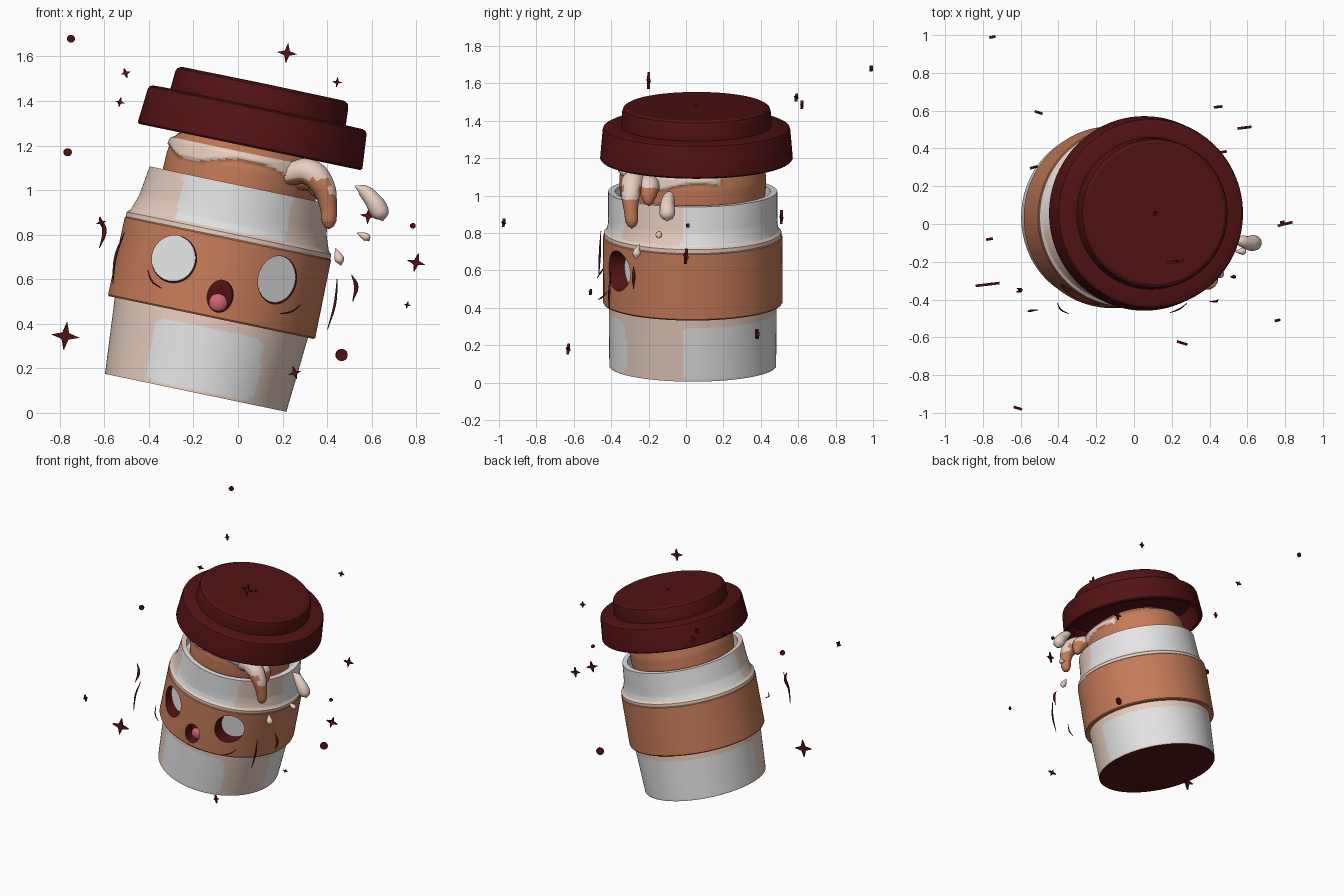
import bpy, bmesh, math
from mathutils import Matrix, Vector

if "Cube" in bpy.data.objects:
    bpy.data.objects.remove(bpy.data.objects["Cube"])

PALETTE = [("white", (.78, .78, .78)), ("cream", (.80, .62, .53)), ("caramel", (.56, .20, .10)),
           ("dark_red", (.085, .006, .007)), ("pink", (.62, .13, .19))]
MATS = []
for n, c in PALETTE:
    m = bpy.data.materials.new(n)
    m.diffuse_color = (*c, 1)
    m.use_nodes = True
    m.node_tree.nodes["Principled BSDF"].inputs["Base Color"].default_value = m.diffuse_color
    MATS.append(m)
WHITE, CREAM, CARAMEL, RED, PINK = range(5)

# leaning frame shared by cup, sleeve, face, drink and lid
LEAN = Matrix.Translation((-.19, .036, .09)) @ Matrix.Rotation(math.radians(11.8), 4, 'Y')


def add(name, mesh, matrix=None, rule=None, smooth=30):
    ob = bpy.data.objects.new(name, mesh)
    bpy.context.collection.objects.link(ob)
    mesh.materials.clear()
    for m in MATS:
        mesh.materials.append(m)
    for p in mesh.polygons:
        if rule is not None:
            p.material_index = rule(p.center) if callable(rule) else rule
    if matrix:
        ob.matrix_world = matrix
    if smooth:
        for o in bpy.context.selected_objects:
            o.select_set(False)
        ob.select_set(True)
        bpy.context.view_layer.objects.active = ob
        bpy.ops.object.shade_smooth_by_angle(angle=math.radians(smooth))
    return ob


def loft(rings, closed=False):
    """Skin a list of equal point rings, capping the ends unless closed."""
    bm = bmesh.new()
    vs = [[bm.verts.new(p) for p in r] for r in rings]
    n = len(vs[0])
    for a, b in zip(vs, vs[1:] + (vs[:1] if closed else [])):
        for i in range(n):
            bm.faces.new((a[i], a[(i + 1) % n], b[(i + 1) % n], b[i]))
    if not closed:
        bm.faces.new(vs[0])
        bm.faces.new(vs[-1])
    bmesh.ops.recalc_face_normals(bm, faces=bm.faces)
    me = bpy.data.meshes.new("mesh")
    bm.to_mesh(me)
    bm.free()
    return me


def ellipse(rx, ry, h, n=160):
    return [(rx * math.cos(2 * math.pi * i / n), ry * math.sin(2 * math.pi * i / n), h) for i in range(n)]


def dense(keys, step=.012):
    out = [keys[0]]
    for a, b in zip(keys, keys[1:]):
        k = max(1, math.ceil(abs(b[2] - a[2]) / step))
        out += [tuple(p + (q - p) * j / k for p, q in zip(a, b)) for j in range(1, k + 1)]
    return out


# cup: outer wall, lip over the sleeve, rim and inner floor
def cup_rule(c):
    x, y, h = c
    if h < .0005:
        return RED
    d = abs((math.degrees(math.atan2(y, x)) - 90 + 180) % 360 - 180)
    if h > .745:
        return WHITE if d < 98 or (y < 0 and abs(x) < .25) else CREAM
    if h > .33:
        return CREAM
    v = (abs(h - .155) / .145) ** 8
    front = y < 0 and (abs(x - .01) / .25) ** 8 + v < 1
    return WHITE if front or (d / 98) ** 24 + v < 1 else CREAM


cup_keys = [(.416, .446, 0), (.443, .449, .345), (.447, .45, .70), (.469, .474, .705), (.469, .474, .732),
            (.455, .46, .745), (.444, .453, .775), (.43, .452, .815), (.41, .452, .953),
            (.375, .415, .953), (.37, .41, .86)]
cup = add("cup", loft([ellipse(*k) for k in dense(cup_keys)]), LEAN, cup_rule)

# sleeve band
band_keys = [(.43, .43, .345), (.470, .476, .345), (.475, .481, .352), (.473, .479, .706),
             (.468, .474, .712), (.43, .43, .712)]
band = add("sleeve", loft([ellipse(*k) for k in band_keys], True), LEAN, CARAMEL)


# eye and mouth recesses: tapered cutters with dark walls and coloured floors
def socket(name, x, h, rx, rz, depth, floor):
    y0 = -.478 * math.sqrt(1 - (x / .474) ** 2)
    slope = x / -y0
    rings = []
    for s, dx, dh, flat in ((1, 0, 0, False), (.94, -.008, .006, True)):
        ring = []
        for i in range(48):
            a = 2 * math.pi * i / 48
            u, w = rx * s * math.cos(a), rz * s * math.sin(a)
            ring.append((x + u + dx, y0 + depth + slope * u if flat else y0 - .08 + slope * u, h + w + dh))
        rings.append(ring)
    c = add(name, loft(rings), LEAN, RED, 0)
    c.data.polygons[len(c.data.polygons) - 1].material_index = floor
    c.hide_render = True
    return c


cutters = [socket("left_eye_cutter", -.213, .565, .104, .11, .09, WHITE),
           socket("right_eye_cutter", .259, .568, .089, .112, .09, WHITE),
           socket("mouth_cutter", .023, .444, .06, .075, .08, RED)]
for ob in (cup, band):
    for c in cutters:
        b = ob.modifiers.new("cut", 'BOOLEAN')
        b.operation, b.solver, b.object = 'DIFFERENCE', 'EXACT', c
bpy.context.view_layer.update()
dg = bpy.context.evaluated_depsgraph_get()
cut = [bpy.data.meshes.new_from_object(o.evaluated_get(dg)) for o in (cup, band)]
for o, me in zip((cup, band), cut):
    o.modifiers.clear()
    o.data = me
for c in cutters:
    bpy.data.objects.remove(c)

# tongue
bm = bmesh.new()
bmesh.ops.create_uvsphere(bm, u_segments=24, v_segments=12, radius=1,
                          matrix=Matrix.Translation((.016, -.41, .416)) @ Matrix.Diagonal((.042, .025, .042, 1)))
me = bpy.data.meshes.new("tongue")
bm.to_mesh(me)
bm.free()
add("tongue", me, LEAN, PINK, 60)


# drink swelling out of the cup, with a wavy foam edge on the front and right
def foam(x, y, h):
    a = math.degrees(math.atan2(y, x))
    low = 1.045 + .025 * math.sin(math.radians(a * 4 + 70))
    return -178 < a < 25 and low < h < 1.105


rings = []
for rx, ry, h in dense([(.34, .375, .86), (.35, .39, .95), (.348, .392, 1.03), (.338, .385, 1.09), (.315, .36, 1.125),
                        (.26, .30, 1.16), (.15, .18, 1.19), (.03, .03, 1.2)]):
    rings.append([(p[0] * k, p[1] * k, h) for p in ellipse(rx, ry, h, 128) for k in [1.035 if foam(*p) else 1]])
add("drink", loft(rings), LEAN, lambda c: CREAM if foam(*c) else CARAMEL, 70)

# lid, hollow underneath
lid_keys = [(.485, 0), (.508, 0), (.515, .008), (.502, .16), (.497, .174), (.482, .182), (.402, .184), (.397, .262),
            (.391, .28), (.374, .29), (.01, .292), (.01, .15), (.475, .15)]
add("lid", loft([ellipse(r, r, h, 96) for r, h in lid_keys], True),
    LEAN @ Matrix.Translation((.012, .02, 1.13)), RED)


# round strands from points (x, y, z, radius): drips, drops and motion lines
def strand(name, pts, rule):
    cu = bpy.data.curves.new(name, 'CURVE')
    cu.dimensions, cu.bevel_depth, cu.bevel_resolution, cu.use_fill_caps = '3D', 1, 4, True
    sp = cu.splines.new('BEZIER')
    sp.radius_interpolation = 'CARDINAL'
    sp.bezier_points.add(len(pts) - 1)
    for bp, p in zip(sp.bezier_points, pts):
        bp.co, bp.radius = p[:3], p[3]
        bp.handle_left_type = bp.handle_right_type = 'AUTO'
    tmp = bpy.data.objects.new("tmp", cu)
    bpy.context.collection.objects.link(tmp)
    bpy.context.view_layer.update()
    mesh = bpy.data.meshes.new_from_object(tmp.evaluated_get(bpy.context.evaluated_depsgraph_get()))
    bpy.data.objects.remove(tmp)
    add(name, mesh, None, rule, 60)


strand("long_drip", [(.22, -.25, 1.07, .05), (.32, -.28, 1.08, .06), (.38, -.295, 1.02, .055), (.405, -.295, .93, .04),
                     (.408, -.29, .86, .034), (.408, -.29, .835, .02), (.408, -.29, .825, .003)],
       lambda c: CREAM if c.z > 1.05 or (c.x > .41 and c.z > .98) else CARAMEL)
strand("short_drip", [(.24, -.2, 1.05, .05), (.33, -.2, 1.05, .06), (.37, -.2, .99, .04), (.375, -.2, .955, .02),
                      (.375, -.2, .945, .003)], lambda c: CREAM if c.z > 1.04 else CARAMEL)
strand("big_drop", [(.525, -.09, 1.018, .004), (.56, -.09, 1.0, .026), (.605, -.10, .955, .038), (.635, -.10, .905, .042),
                    (.645, -.10, .88, .03), (.65, -.10, .862, .003)], CREAM)
strand("small_drop", [(.535, -.145, .808, .003), (.56, -.145, .797, .014), (.58, -.145, .785, .017),
                      (.59, -.145, .772, .003)], CREAM)
strand("low_drop", [(.438, -.25, .738, .003), (.447, -.26, .712, .015), (.457, -.265, .685, .021),
                    (.462, -.265, .662, .003)], CREAM)

for name, pts, r in [
        ("left_outer_line", [(-.62, -.34, .88), (-.6, -.35, .82), (-.622, -.36, .74)], .010),
        ("left_inner_line", [(-.51, -.455, .81), (-.55, -.46, .70), (-.562, -.465, .58)], .006),
        ("right_outer_line", [(.51, -.28, .62), (.53, -.28, .57), (.515, -.28, .50)], .010),
        ("right_inner_line", [(.445, -.40, .60), (.435, -.41, .49), (.402, -.41, .375)], .006),
        ("left_cheek_line", [(-.405, -.42, .64), (-.385, -.455, .59), (-.345, -.475, .56)], .004),
        ("right_cheek_line", [(.19, -.47, .445), (.24, -.45, .455), (.28, -.42, .485)], .004)]:
    radii = (.002, r, .002)
    strand(name, [(*p, q) for p, q in zip(pts, radii)], RED)


# floating sparkles and dots: thin plates, slightly turned
def plate(name, pos, size, points, inner, turn):
    n = points * 2
    prof = [(size * (inner if i % 2 else 1) * math.sin(2 * math.pi * i / n),
             size * (inner if i % 2 else 1) * math.cos(2 * math.pi * i / n)) for i in range(n)]
    mesh = loft([[(x, y, z) for x, z in prof] for y in (-.007, .007)])
    rot = Matrix.Rotation(turn, 4, 'Z') @ Matrix.Rotation(turn, 4, 'Y')
    add(name, mesh, Matrix.Translation(pos) @ rot, RED, 0)


stars = [(-.775, -.32, .345, .064), (.255, -.63, .18, .03), (.80, 0, .675, .042), (.22, -.2, 1.615, .045),
         (-.505, .59, 1.525, .023), (-.53, .3, 1.395, .022), (.445, .62, 1.485, .023), (-.615, -.975, .855, .024),
         (.76, -.51, .485, .016), (.585, .51, .885, .038)]
for i, (x, y, z, s) in enumerate(stars):
    plate(f"sparkle_{i + 1}", (x, y, z), s, 4, .33, (.12, -.3, .25)[i % 3])
for i, (x, y, z, s) in enumerate([(-.75, .99, 1.68, .017), (-.765, -.08, 1.17, .018), (.785, .01, .84, .012),
                                  (.465, .38, .26, .027)]):
    plate(f"dot_{i + 1}", (x, y, z), s, 8, 1, .2)
